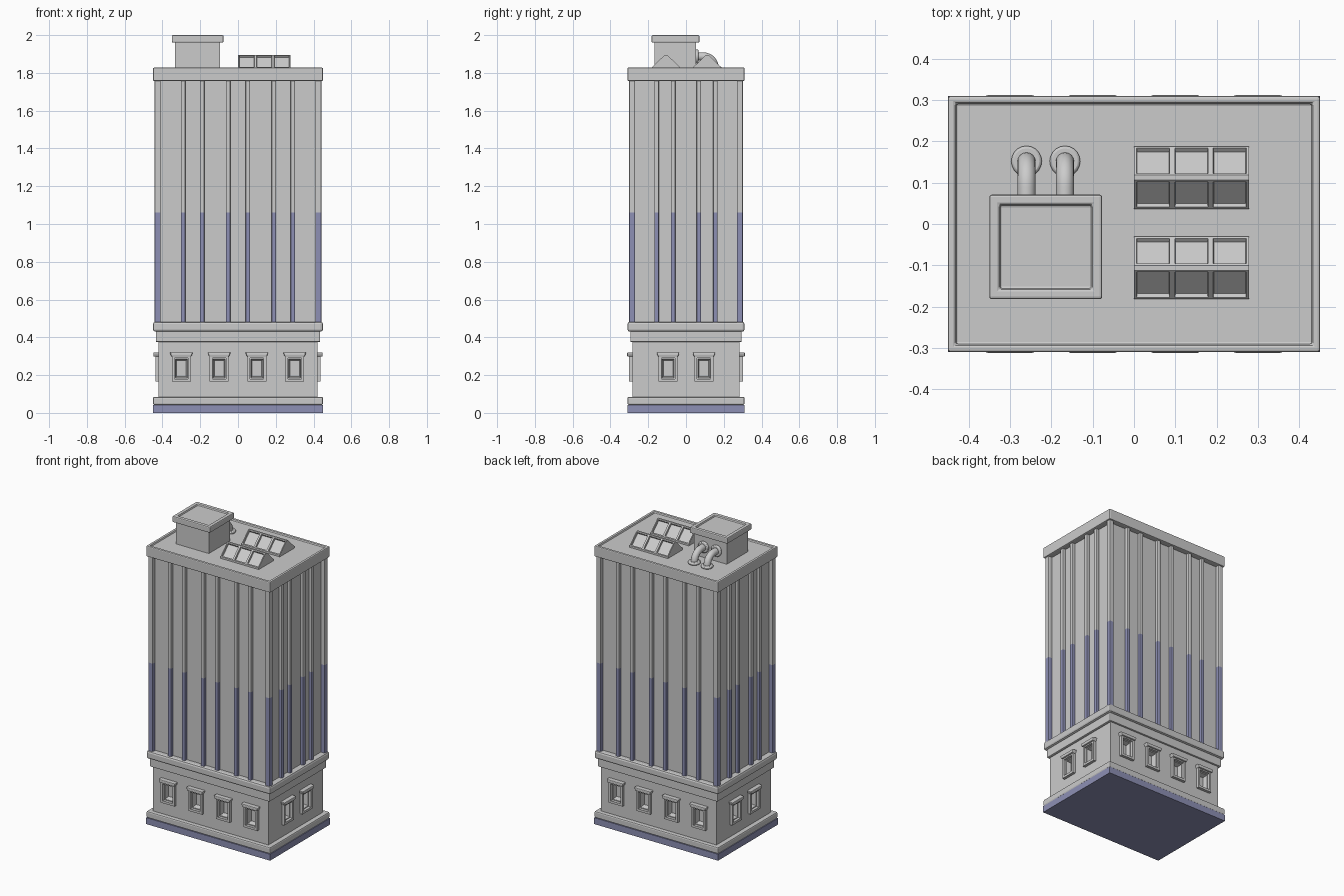
import bpy, bmesh, math
from mathutils import Matrix, Vector

if "Cube" in bpy.data.objects:
    bpy.data.objects.remove(bpy.data.objects["Cube"], do_unlink=True)


def material(name, rgb):
    m = bpy.data.materials.new(name)
    m.use_nodes = True
    m.diffuse_color = (*rgb, 1)
    m.node_tree.nodes["Principled BSDF"].inputs["Base Color"].default_value = (*rgb, 1)
    return m


STONE = material("pale_grey_stone", (0.6, 0.6, 0.6))
BLUE = material("slate_blue", (0.27, 0.28, 0.46))


def finish(bm, name, mat=STONE, bevel=0, smooth=False):
    bmesh.ops.recalc_face_normals(bm, faces=bm.faces)
    me = bpy.data.meshes.new(name)
    bm.to_mesh(me)
    bm.free()
    me.materials.append(mat)
    ob = bpy.data.objects.new(name, me)
    bpy.context.collection.objects.link(ob)
    if bevel:
        mod = ob.modifiers.new("soft_edges", "BEVEL")
        mod.width, mod.segments, mod.limit_method = bevel, 2, "ANGLE"
    if smooth:
        bpy.ops.object.select_all(action="DESELECT")
        ob.select_set(True)
        bpy.context.view_layer.objects.active = ob
        bpy.ops.object.shade_smooth_by_angle(angle=math.radians(40))
    return ob


def add_box(bm, x0, x1, y0, y1, z0, z1):
    size = Matrix.Diagonal((x1 - x0, y1 - y0, z1 - z0, 1))
    mid = Matrix.Translation(((x0 + x1) / 2, (y0 + y1) / 2, (z0 + z1) / 2))
    return bmesh.ops.create_cube(bm, size=1, matrix=mid @ size)["verts"]


def block(name, x, y, z0, z1, mat=STONE, bevel=0):
    bm = bmesh.new()
    add_box(bm, -x, x, -y, y, z0, z1)
    return finish(bm, name, mat, bevel)


def tray(name, x0, x1, y0, y1, z0, z1, rim, depth, bevel):
    """Slab with a raised rim around a sunken top."""
    bm = bmesh.new()
    add_box(bm, x0, x1, y0, y1, z0, z1)
    top = [f for f in bm.faces if f.normal.z > 0.9]
    bmesh.ops.inset_region(bm, faces=top, thickness=rim)
    floor = bmesh.ops.extrude_face_region(bm, geom=top)["geom"]
    bmesh.ops.delete(bm, geom=top, context="FACES_ONLY")
    bmesh.ops.translate(bm, vec=(0, 0, -depth),
                        verts=[v for v in floor if isinstance(v, bmesh.types.BMVert)])
    return finish(bm, name, bevel=bevel)


# Base storey and its mouldings
block("plinth_foot", 0.45, 0.31, 0, 0.042, BLUE)
block("plinth", 0.45, 0.31, 0.042, 0.085, bevel=0.008)
base = block("base_storey", 0.42, 0.284, 0.08, 0.39)
block("lower_moulding", 0.435, 0.295, 0.375, 0.435, bevel=0.006)
block("upper_moulding", 0.45, 0.31, 0.43, 0.482, bevel=0.012)

# Windows around the base: frames, lintels and tapered openings
SPOTS = []
for x in (-0.3, -0.1, 0.1, 0.3):
    SPOTS += [(x, -0.284, 0), (x, 0.284, math.pi)]
for y in (-0.095, 0.095):
    SPOTS += [(0.42, y, math.pi / 2), (-0.42, y, -math.pi / 2)]

frames, lintels, cutters = bmesh.new(), bmesh.new(), bmesh.new()
for x, y, turn in SPOTS:
    place = Matrix.Translation((x, y, 0)) @ Matrix.Rotation(turn, 4, "Z")
    for bm, boxes in (
        (frames, [(-0.05, -0.036, -0.018, 0.01, 0.165, 0.305),
                  (0.036, 0.05, -0.018, 0.01, 0.165, 0.305),
                  (-0.036, 0.036, -0.018, 0.01, 0.165, 0.18),
                  (-0.036, 0.036, -0.018, 0.01, 0.29, 0.305)]),
        (lintels, [(-0.061, 0.061, -0.028, 0.01, 0.298, 0.32)]),
        (cutters, [(-0.036, 0.036, -0.02, 0.03, 0.18, 0.29)]),
    ):
        for b in boxes:
            verts = add_box(bm, *b)
            for v in verts:
                if bm is lintels and v.co.z < 0.31:
                    v.co.x *= 0.86
                if bm is cutters and v.co.y > 0:
                    v.co.x *= 0.7
                    v.co.z = 0.235 + (v.co.z - 0.235) * 0.75
            bmesh.ops.transform(bm, matrix=place, verts=verts)
finish(frames, "window_frames")
finish(lintels, "window_lintels", bevel=0.005)
cutter = finish(cutters, "window_cutter")
cutter.hide_render = True
cutter.hide_set(True)
cutter.display_type = "WIRE"
cut = base.modifiers.new("window_openings", "BOOLEAN")
cut.operation, cut.object, cut.solver = "DIFFERENCE", cutter, "EXACT"

# Tower shaft with ribs, blue below and stone above
block("tower_walls", 0.413, 0.275, 0.47, 1.77)
for name, z0, z1, mat in (("lower", 0.475, 1.06, BLUE), ("upper", 1.06, 1.765, STONE)):
    bm = bmesh.new()
    for s in (-1, 1):
        for x in (-0.29, -0.19, -0.052, 0.052, 0.19, 0.29):
            add_box(bm, x - 0.012, x + 0.012, s * 0.285 - 0.012, s * 0.285 + 0.012, z0, z1)
        for y in (-0.155, -0.068, 0.068, 0.155):
            add_box(bm, s * 0.423 - 0.012, s * 0.423 + 0.012, y - 0.012, y + 0.012, z0, z1)
        for t in (-1, 1):
            add_box(bm, s * 0.425 - 0.016, s * 0.425 + 0.016,
                    t * 0.285 - 0.016, t * 0.285 + 0.016, z0, z1)
    for f in bm.faces:
        f.smooth = False
    # round only the upright edges
    upright = [e for e in bm.edges if abs(e.verts[0].co.z - e.verts[1].co.z) > 0.1]
    bmesh.ops.bevel(bm, geom=upright, offset=0.005, segments=2, affect="EDGES", profile=0.5)
    finish(bm, name + "_ribs", mat)

# Roof slab and stair house
tray("roof_slab", -0.45, 0.45, -0.31, 0.31, 1.757, 1.828, 0.026, 0.012, 0.008)
bm = bmesh.new()
add_box(bm, -0.333, -0.095, -0.167, 0.052, 1.81, 1.965)
finish(bm, "stair_house")
tray("stair_house_cap", -0.35, -0.077, -0.182, 0.071, 1.96, 2.0, 0.035, 0.012, 0.006)

# Gabled skylights with three sunken panes on each slope
for name, y in (("front_skylight", -0.106), ("back_skylight", 0.112)):
    bm = bmesh.new()
    profile = [(-0.076, 1.81), (-0.076, 1.828), (-0.006, 1.896),
               (0.006, 1.896), (0.076, 1.828), (0.076, 1.81)]
    rings = [[bm.verts.new((0.278 * i / 3, y + p, z)) for p, z in profile] for i in range(4)]
    panes = []
    for a, b in zip(rings, rings[1:]):
        for i in range(6):
            j = (i + 1) % 6
            f = bm.faces.new((a[i], a[j], b[j], b[i]))
            if i in (1, 3):
                panes.append(f)
    bm.faces.new(rings[0])
    bm.faces.new(rings[-1])
    bmesh.ops.recalc_face_normals(bm, faces=bm.faces)
    bmesh.ops.inset_individual(bm, faces=panes, thickness=0.009)
    bmesh.ops.inset_individual(bm, faces=panes, thickness=0.002, depth=-0.012)
    finish(bm, name)

# Bent vent pipes with collars
for name, x in (("left_vent", -0.167), ("right_vent", -0.26)):
    bm = bmesh.new()
    path = [(Vector((x, 0.04, 1.887)), 0)]
    for i in range(9):
        a = math.pi / 2 * i / 8
        path.append((Vector((x, 0.09 + 0.062 * math.sin(a), 1.825 + 0.062 * math.cos(a))), a))
    path.append((Vector((x, 0.152, 1.81)), math.pi / 2))
    rings = []
    for c, a in path:
        up = Vector((0, math.sin(a), math.cos(a)))
        rings.append([bm.verts.new(c + 0.022 * (math.cos(t) * Vector((1, 0, 0)) + math.sin(t) * up))
                      for t in (math.tau * k / 16 for k in range(16))])
    for a, b in zip(rings, rings[1:]):
        for k in range(16):
            bm.faces.new((a[k], a[(k + 1) % 16], b[(k + 1) % 16], b[k]))
    finish(bm, name + "_pipe", smooth=True)
    bm = bmesh.new()
    for spot, tilt in (((x, 0.152, 1.825), 0), ((x, 0.057, 1.887), math.pi / 2)):
        bmesh.ops.create_cone(bm, cap_ends=True, segments=20, radius1=0.037, radius2=0.037, depth=0.018,
                              matrix=Matrix.Translation(spot) @ Matrix.Rotation(tilt, 4, "X"))
    finish(bm, name + "_collars", bevel=0.006, smooth=True)
